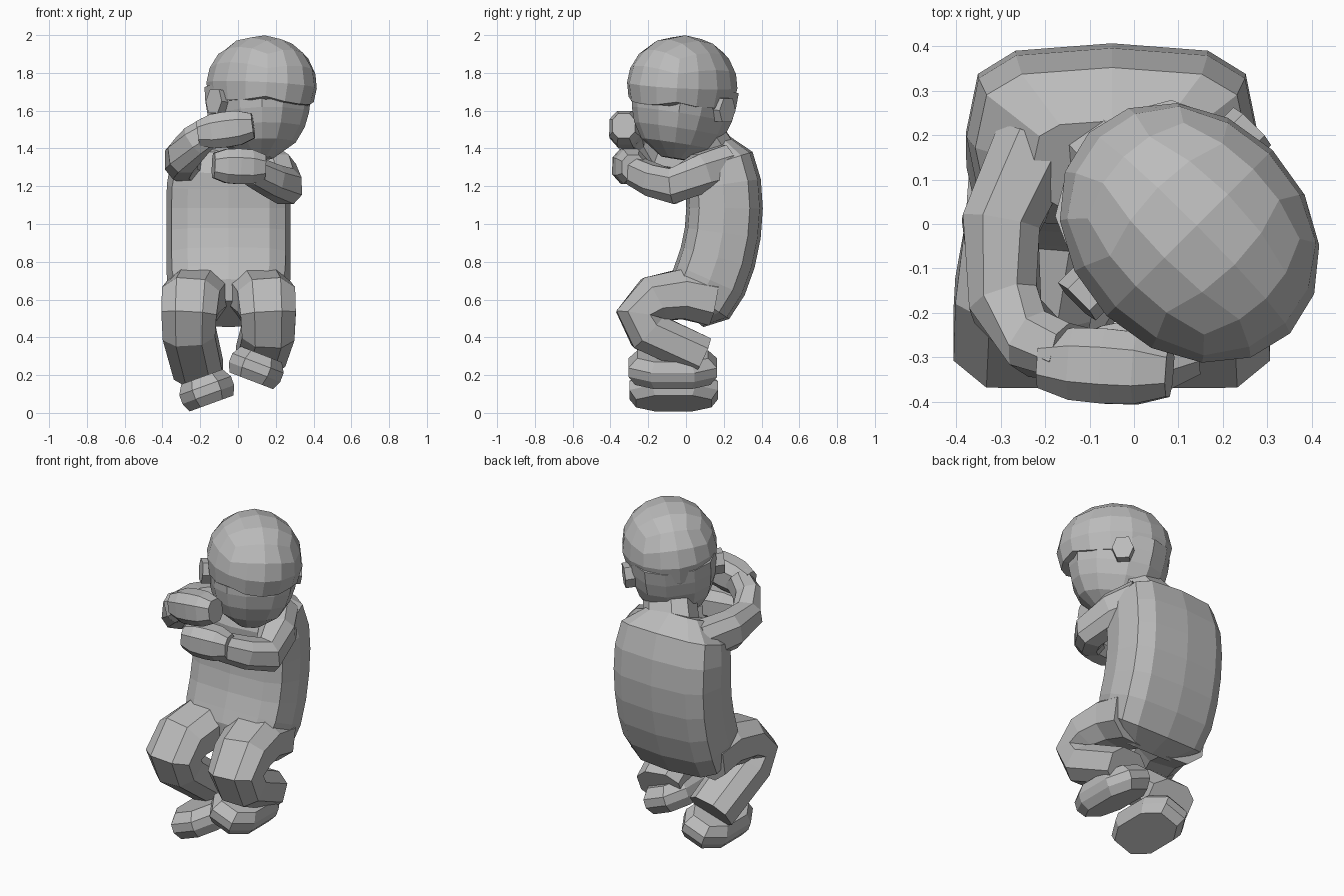
import bpy, bmesh, math
from mathutils import Vector, Matrix

cube = bpy.data.objects.get("Cube")
if cube:
    bpy.data.objects.remove(cube, do_unlink=True)

# One plain clay colour
clay = bpy.data.materials.new("grey clay")
clay.use_nodes = True
grey = (0.5, 0.5, 0.5, 1)
clay.diffuse_color = grey
clay.node_tree.nodes["Principled BSDF"].inputs["Base Color"].default_value = grey

side = Vector((1, 0, 0))
up = Vector((0, 0, 1))


def finish(name, bm, matrix):
    bm.transform(matrix)
    bmesh.ops.recalc_face_normals(bm, faces=bm.faces)
    mesh = bpy.data.meshes.new(name)
    bm.to_mesh(mesh)
    bm.free()
    mesh.materials.append(clay)
    obj = bpy.data.objects.new(name, mesh)
    bpy.context.collection.objects.link(obj)


def squash(value, power):
    """Push a round cross-section towards a rounded box."""
    return math.copysign(abs(value) ** power, value)


def loft(name, stations, ref, sides=8, matrix=Matrix.Identity(4), phase=0.5, power=0.8):
    """Skin rings along a path; each station is a centre, a width and a depth."""
    bm = bmesh.new()
    centres = [station[0] for station in stations]
    last = len(centres) - 1
    rings = []
    for i, (centre, width, depth) in enumerate(stations):
        into = centre - centres[max(i - 1, 0)]
        out = centres[min(i + 1, last)] - centre
        tangent = (into.normalized() + out.normalized()).normalized()
        across = (ref - tangent * ref.dot(tangent)).normalized()
        deep = tangent.cross(across)
        ring = []
        for k in range(sides):
            angle = math.tau * (k + phase) / sides
            offset = across * width * squash(math.cos(angle), power)
            offset += deep * depth * squash(math.sin(angle), power)
            ring.append(bm.verts.new(centre + offset))
        rings.append(ring)
    for low, high in zip(rings, rings[1:]):
        for k in range(sides):
            bm.faces.new((low[k - 1], low[k], high[k], high[k - 1]))
    bm.faces.new(rings[0])
    bm.faces.new(rings[-1])
    finish(name, bm, matrix)


def limb(name, path, thick, thin, ref, flatness):
    """Tapering limb with one ring at each point of its path."""
    stations = []
    for i, point in enumerate(path):
        radius = thick + (thin - thick) * i / (len(path) - 1)
        stations.append((Vector(point), radius, radius * flatness))
    loft(name, stations, ref)


# Curled torso: the spine follows an arc and both ends round off
def torso_station(t):
    bend = math.radians(55 * t - 5)
    centre = Vector((-0.05,
                     0.3 * math.cos(bend) + 0.05 * math.sin(bend) - 0.1,
                     1 + 0.55 * math.sin(bend)))
    fullness = math.sqrt(1.2 - 0.85 * t ** 6)
    return centre, 0.3 * fullness, 0.185 * fullness


loft("torso", [torso_station(i / 4 - 1) for i in range(9)], side, 12, phase=0, power=0.6)
limb("neck", [(-0.02, 0.17, 1.34), (0.08, 0.05, 1.54)], 0.16, 0.14, side, 0.8)

# Head, turned to its left and tipped; its own -y is the face
head = Matrix.Translation((0.125, -0.02, 1.735))
head = head @ Matrix.Rotation(math.radians(45), 4, 'Z')
head = head @ Matrix.Rotation(math.radians(5), 4, 'Y')

bm = bmesh.new()
bmesh.ops.create_cube(bm, size=2)
bmesh.ops.subdivide_edges(bm, edges=bm.edges, cuts=3, use_grid_fill=True)
for vert in bm.verts:
    # Even the grid on the sphere, then cut it off at the brow, lower at the nape
    vert.co = Vector([math.tan(c * math.pi / 4) for c in vert.co]).normalized()
    vert.co.z = max(vert.co.z, -0.38 - 0.9 * max(vert.co.y, 0))
bmesh.ops.scale(bm, vec=(0.265, 0.32, 0.265), verts=bm.verts)
finish("cranium", bm, head)


# Face narrows to the chin
def face_station(drop):
    taper = math.sqrt(1 - 0.93 * drop ** 2.5)
    return Vector((0, 0.03 - 0.05 * drop, -0.39 * drop)), 0.245 * taper, 0.28 * taper


loft("face_and_jaw", [face_station(i / 5) for i in range(6)], side, 12, head)

for name, sign in (("left_ear", 1), ("right_ear", -1)):
    inner = Vector((0.2 * sign, 0.07, -0.11))
    outer = inner + side * sign * 0.08
    loft(name, [(inner, 0.07, 0.06), (outer, 0.07, 0.06)], up, 6, head)

# Bent legs, rounded over the knee, from hip to ankle
for name, sign, ankle in (("left_leg", 1, (0.12, 0.08, 0.3)),
                          ("right_leg", -1, (-0.21, 0.06, 0.23))):
    bends = ((0.15, 0.14, 0.6), (0.17, -0.02, 0.63), (0.2, -0.17, 0.6),
             (0.21, -0.25, 0.52), (0.21, -0.2, 0.43))
    path = [(x * sign - 0.05, y, z) for x, y, z in bends]
    limb(name, path + [ankle], 0.18, 0.14, side, 0.82)

# Feet rise from a flat eight-sided sole, each rolled inward
for name, sole, roll in (("left_foot", (0.07, -0.07, 0.17), 21),
                         ("right_foot", (-0.14, -0.065, 0.05), -20)):
    normal = Matrix.Rotation(math.radians(roll), 3, 'Y') @ up
    stations = []
    for i, size in enumerate((0.85, 1, 1, 0.8)):
        centre = Vector(sole) + normal * i * 0.05
        stations.append((centre, 0.155 * size, 0.25 * size))
    loft(name, stations, side)

# Arms folded in front of the chest, from shoulder to wrist
limb("left_arm", [(0.13, 0.21, 1.31), (0.21, 0.08, 1.27), (0.25, -0.07, 1.2),
                  (0.18, -0.17, 1.23), (0.08, -0.27, 1.28)], 0.12, 0.08, up, 0.95)
limb("right_arm", [(-0.22, 0.18, 1.31), (-0.3, 0, 1.34), (-0.29, -0.18, 1.36),
                   (-0.22, -0.27, 1.44), (-0.14, -0.29, 1.5)], 0.12, 0.08, up, 0.85)

# Closed hands, blunt at wrist and knuckles
for name, wrist, knuckles in (("left_hand", (0.14, -0.28, 1.3), (-0.13, -0.32, 1.31)),
                              ("right_hand", (-0.21, -0.31, 1.48), (0.08, -0.33, 1.52))):
    stations = []
    for i in range(5):
        radius = 0.1 - 0.03 * abs(i / 2 - 1) ** 3
        centre = Vector(wrist).lerp(Vector(knuckles), i / 4)
        stations.append((centre, radius, radius * 0.9))
    loft(name, stations, up)
